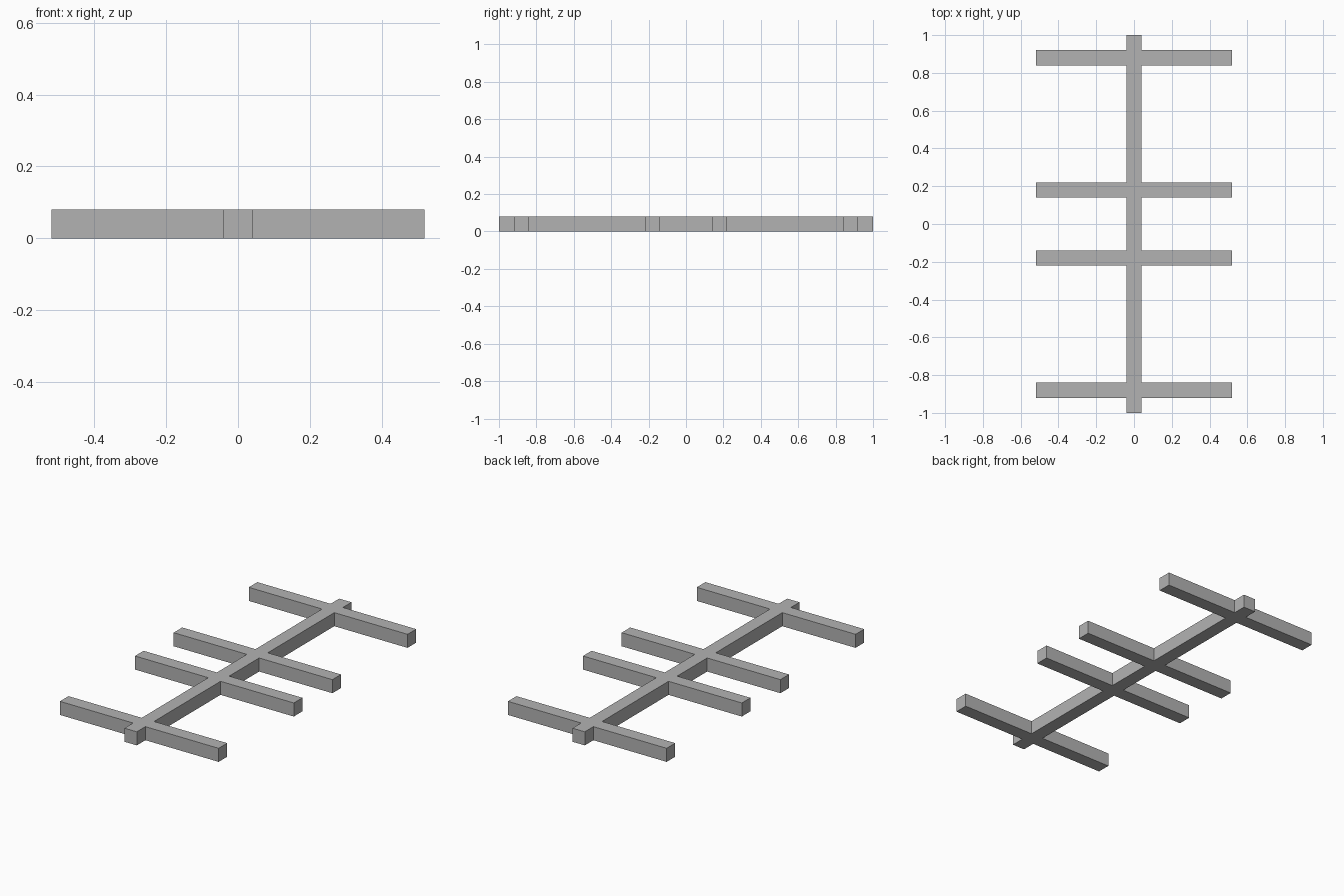
import bpy
import bmesh

if "Cube" in bpy.data.objects:
    bpy.data.objects.remove(bpy.data.objects["Cube"], do_unlink=True)

HALF = 0.04           # half thickness of every bar
REACH = 0.518         # half length of the cross bars
HEIGHT = 0.08
BAR_CENTRES = (-0.88, -0.18, 0.18, 0.88)

grey = bpy.data.materials.new("plain grey")
grey.use_nodes = True
colour = (0.45, 0.45, 0.45, 1)
grey.diffuse_color = colour
grey.node_tree.nodes["Principled BSDF"].inputs["Base Color"].default_value = colour

# Right-hand outline of the spine and its cross bars, from front to back
side = [(HALF, -1)]
for y in BAR_CENTRES:
    side += [(HALF, y - HALF), (REACH, y - HALF), (REACH, y + HALF), (HALF, y + HALF)]
side.append((HALF, 1))
outline = side + [(-x, y) for x, y in reversed(side)]

# One solid frame, extruded upward from the outline
bm = bmesh.new()
base = bm.faces.new([bm.verts.new((x, y, 0)) for x, y in outline])
top = bmesh.ops.extrude_face_region(bm, geom=[base], use_keep_orig=True)["geom"]
bmesh.ops.translate(bm, vec=(0, 0, HEIGHT),
                    verts=[v for v in top if isinstance(v, bmesh.types.BMVert)])
bmesh.ops.recalc_face_normals(bm, faces=bm.faces)

mesh = bpy.data.meshes.new("spine_with_cross_bars")
bm.to_mesh(mesh)
bm.free()
mesh.materials.append(grey)
frame = bpy.data.objects.new("spine_with_cross_bars", mesh)
bpy.context.collection.objects.link(frame)
